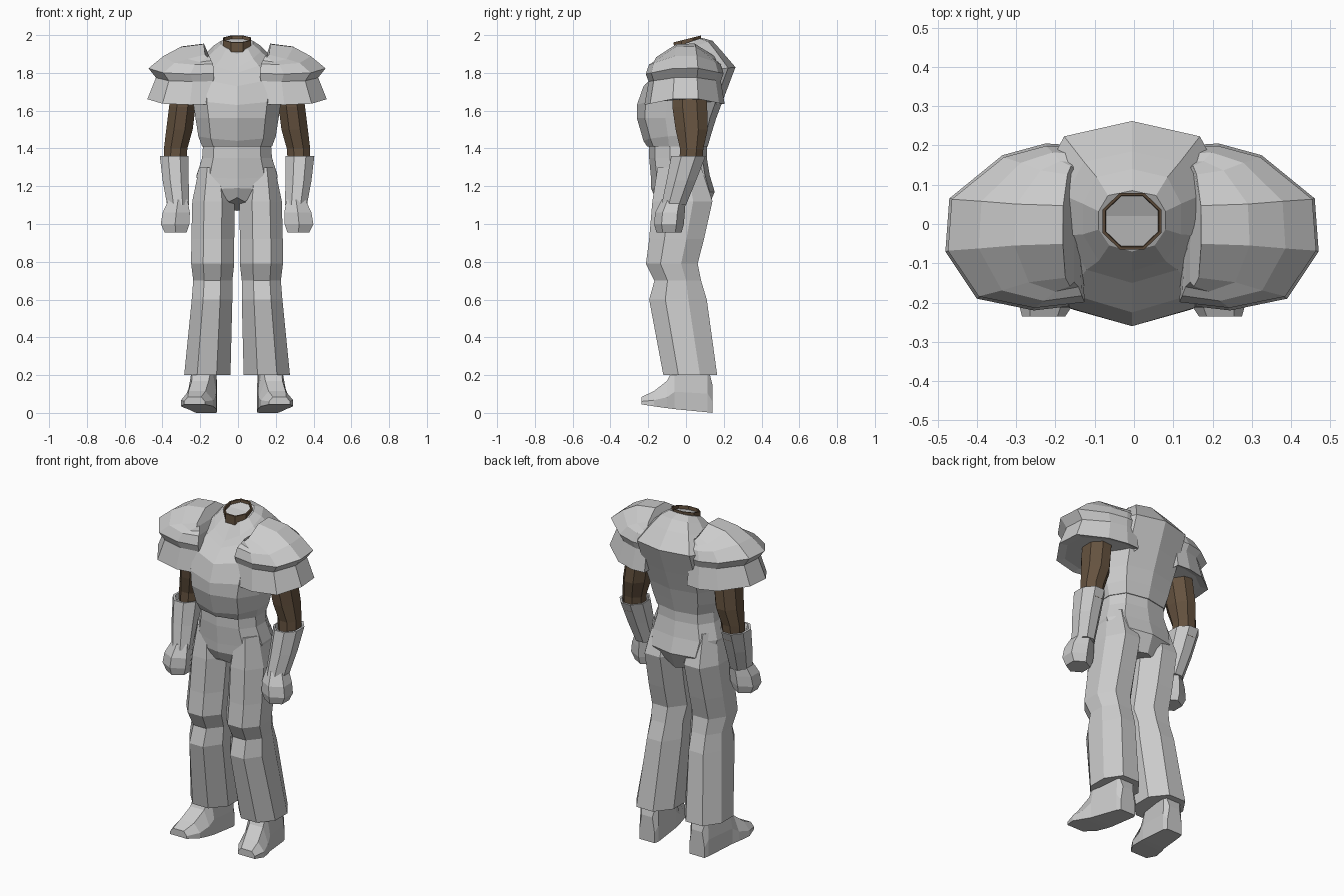
import bpy, bmesh
from math import sin, cos, pi

CX = -0.005  # line of symmetry


def material(name, rgb):
    m = bpy.data.materials.new(name)
    m.diffuse_color = (*rgb, 1)
    return m


SKIN = material("brown_skin", (0.13, 0.085, 0.05))


def loft(name, rings, mat=None, side=1, cap_end=True):
    """Skin a list of closed point rings; side=-1 mirrors the part in x."""
    bm = bmesh.new()
    rows = [[bm.verts.new((CX + side * x, y, z)) for x, y, z in r] for r in rings]
    n = len(rows[0])
    for a, b in zip(rows, rows[1:]):
        for i in range(n):
            j = (i + 1) % n
            bm.faces.new((a[i], a[j], b[j], b[i]))
    bm.faces.new(rows[0])
    if cap_end:
        bm.faces.new(rows[-1])
    bmesh.ops.recalc_face_normals(bm, faces=bm.faces)
    me = bpy.data.meshes.new(name)
    bm.to_mesh(me)
    bm.free()
    ob = bpy.data.objects.new(name, me)
    bpy.context.collection.objects.link(ob)
    if mat:
        me.materials.append(mat)
    return ob


def oval(cx, cy, z, rx, ry, n=8, tilt=0.0):
    """Regular ring; tilt raises z per unit of y."""
    pts = []
    for i in range(n):
        a = 2 * pi * (i + 0.5) / n
        y = ry * sin(a) / cos(pi / n)
        pts.append((cx + rx * cos(a) / cos(pi / n), cy + y, z + tilt * y))
    return pts


# half body outline: (share of width, share of depth from front to back)
BODY = [(0, 0), (0.68, 0.1), (1, 0.36), (1, 0.66), (0.72, 0.92), (0, 1)]


def body_ring(zf, zb, w, yf, yb):
    half = [(w * u, yf + (yb - yf) * t, zf + (zb - zf) * t ** 0.5) for u, t in BODY]
    return half + [(-x, y, z) for x, y, z in half[-2:0:-1]]


# torso with sloping V collar
loft("chest_armour", [body_ring(*r) for r in [
    (1.41, 1.41, 0.185, -0.205, 0.115),
    (1.44, 1.48, 0.205, -0.225, 0.135),
    (1.56, 1.56, 0.22, -0.26, 0.16),
    (1.63, 1.68, 0.235, -0.26, 0.205),
    (1.73, 1.83, 0.24, -0.225, 0.262),
    (1.80, 1.92, 0.17, -0.15, 0.185),
    (1.83, 1.97, 0.125, -0.12, 0.14),
    (1.90, 1.985, 0.085, -0.07, 0.085),
]])

# neck stump with a rim and a closed top
loft("neck", [oval(0, 0.007, 1.82, 0.075, 0.07, 8, 0.25),
              oval(0, 0.007, 1.98, 0.075, 0.072, 8, 0.25),
              oval(0, 0.007, 1.98, 0.068, 0.065, 8, 0.25),
              oval(0, 0.007, 1.955, 0.066, 0.063, 8, 0.25)], SKIN, cap_end=False)
loft("neck_cap", [oval(0, 0.007, 1.955, 0.068, 0.065, 8, 0.25),
                  oval(0, 0.007, 1.96, 0.068, 0.065, 8, 0.25)])

# waistband, hips and seat
loft("hips", [body_ring(*r) for r in [
    (1.42, 1.42, 0.18, -0.195, 0.11),
    (1.35, 1.35, 0.185, -0.195, 0.11),
    (1.24, 1.26, 0.215, -0.185, 0.125),
    (1.19, 1.17, 0.2, -0.185, 0.152),
    (1.14, 1.07, 0.06, -0.165, 0.11),
]])

# trouser leg: flat front panel, chamfered corners
LEG = [(0.3, 0), (0.72, 0), (1, 0.28), (1, 0.68), (0.75, 1), (0.3, 1), (0, 0.68), (0, 0.3)]


def leg_ring(z, xi, xo, yf, yb):
    return [(xi + (xo - xi) * u, yf + (yb - yf) * t, z) for u, t in LEG]


LEG_RINGS = [
    (1.30, 0.05, 0.20, -0.15, 0.08),
    (1.12, 0.012, 0.237, -0.178, 0.14),
    (0.92, 0.015, 0.242, -0.195, 0.095),
    (0.79, 0.015, 0.243, -0.212, 0.062),
    (0.70, 0.025, 0.232, -0.167, 0.08),
    (0.60, 0.025, 0.24, -0.195, 0.11),
    (0.20, 0.035, 0.28, -0.12, 0.165),
]

# foot sections from heel to toe: y, centre x, bottom half width, top half width, z bottom, z top
FOOT = [
    (0.14, 0.165, 0.05, 0.035, 0.0, 0.15),
    (0.115, 0.165, 0.06, 0.055, 0.003, 0.25),
    (-0.06, 0.185, 0.075, 0.05, 0.02, 0.25),
    (-0.10, 0.195, 0.08, 0.045, 0.025, 0.17),
    (-0.17, 0.212, 0.085, 0.045, 0.035, 0.115),
    (-0.235, 0.225, 0.055, 0.035, 0.045, 0.085),
]


def foot_ring(y, cx, wb, wt, zb, zt):
    zm = zb + 0.4 * (zt - zb)
    return [(cx - wb, y, zb), (cx + wb, y, zb), (cx + wb, y, zm),
            (cx + wt, y, zt), (cx - wt, y, zt), (cx - wb, y, zm)]


# pauldron outline seen from above, shrunk towards its inner edge for each tier
PAULDRON = [(0.14, 0.2), (0.22, 0.205), (0.33, 0.175), (0.465, 0.065),
            (0.475, -0.07), (0.395, -0.19), (0.25, -0.22), (0.12, -0.205)]


def pauldron_ring(sx, sy, z, droop):
    return [(0.15 + (x - 0.15) * sx, y * sy, z - droop * (abs(y) - 0.065) / 0.15)
            for x, y in PAULDRON]


PAULDRON_RINGS = [
    (0.85, 0.85, 1.665, 0.02),
    (1.0, 1.0, 1.662, 0.03),
    (0.86, 0.90, 1.775, 0.02),
    (0.98, 0.97, 1.825, 0.03),
    (0.74, 0.89, 1.89, 0.045),
    (0.46, 0.78, 1.94, 0.08),
    (0.08, 0.72, 1.955, 0.07),
]

for side, label in ((1, "left"), (-1, "right")):
    loft(label + "_trouser_leg", [leg_ring(*r) for r in LEG_RINGS], side=side)
    loft(label + "_boot", [foot_ring(*r) for r in FOOT], side=side)
    loft(label + "_pauldron", [pauldron_ring(*r) for r in PAULDRON_RINGS], side=side)
    # bare upper arm
    loft(label + "_upper_arm", [oval(*r) for r in [
        (0.27, 0.015, 1.78, 0.07, 0.085),
        (0.29, 0.02, 1.62, 0.07, 0.092),
        (0.305, 0.03, 1.50, 0.07, 0.085),
        (0.325, 0.03, 1.40, 0.062, 0.062),
        (0.328, 0.025, 1.31, 0.058, 0.06)]], SKIN, side)
    # flared gauntlet with sunken rim
    loft(label + "_gauntlet", [oval(*r) for r in [
        (0.33, 0.012, 1.33, 0.06, 0.07),
        (0.33, 0.014, 1.36, 0.066, 0.08),
        (0.333, 0.013, 1.36, 0.076, 0.091),
        (0.325, -0.025, 1.23, 0.069, 0.078),
        (0.312, -0.065, 1.10, 0.058, 0.065)]], side=side)
    # closed fist
    loft(label + "_fist", [oval(*r) for r in [
        (0.312, -0.065, 1.13, 0.05, 0.055, 6),
        (0.322, -0.085, 1.06, 0.072, 0.068, 6),
        (0.328, -0.09, 1.00, 0.076, 0.068, 6),
        (0.325, -0.09, 0.955, 0.058, 0.058, 6)]], side=side)
